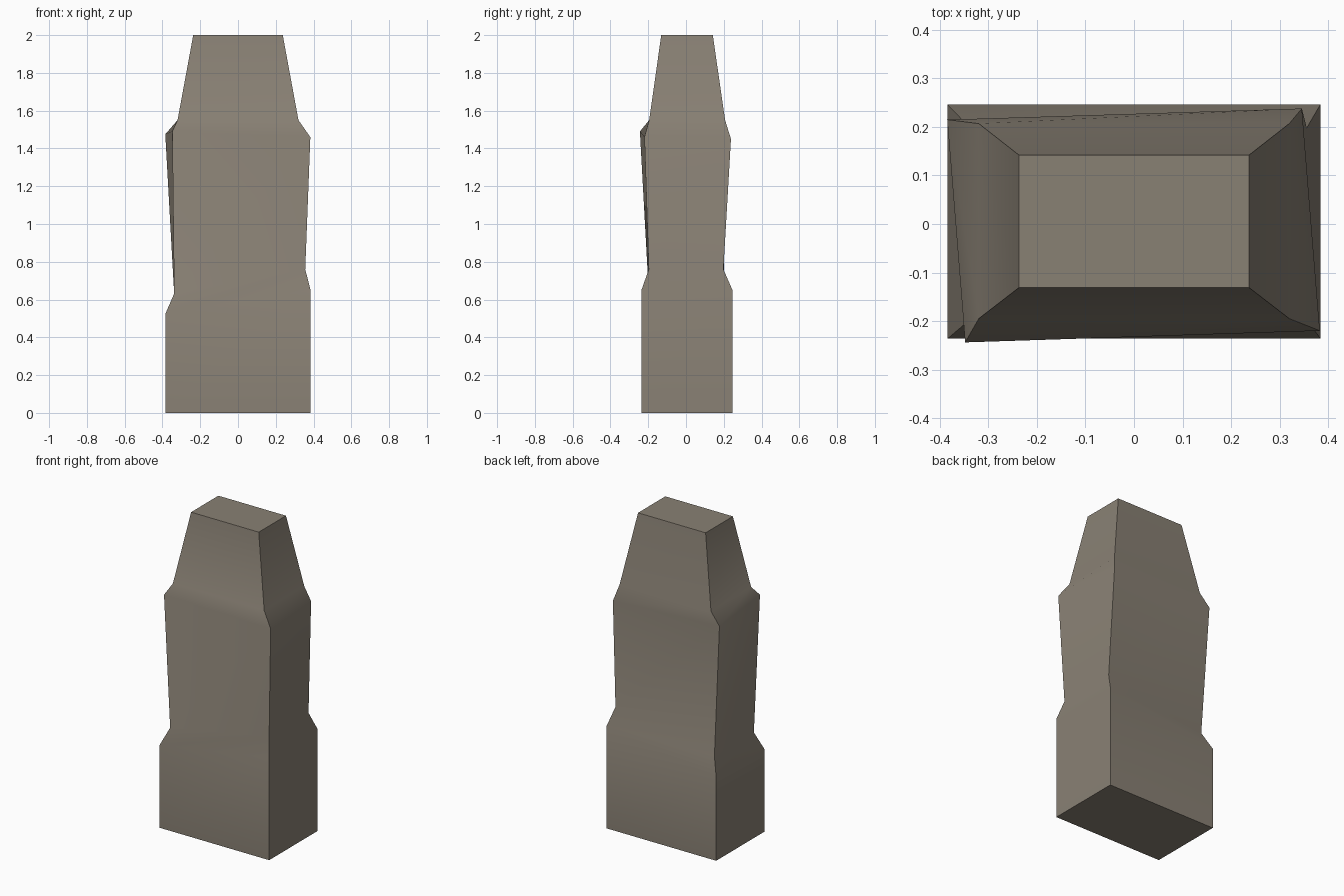
import bpy, bmesh, math

if "Cube" in bpy.data.objects:
    bpy.data.objects.remove(bpy.data.objects["Cube"])

# Rings from bottom to top: corners in order front-left, front-right, back-right, back-left
def box_ring(x0, x1, y0, y1, z_left, z_right):
    return [(x0, y0, z_left), (x1, y0, z_right), (x1, y1, z_right), (x0, y1, z_left)]

rings = [
    box_ring(-0.384, 0.384, -0.236, 0.246, 0.0, 0.0),        # base
    box_ring(-0.384, 0.384, -0.236, 0.246, 0.525, 0.65),     # slanted plinth top
    box_ring(-0.338, 0.356, -0.197, 0.198, 0.632, 0.76),     # waist
    [(-0.348, -0.244, 1.49), (0.383, -0.22, 1.46),           # twisted shoulder
     (0.346, 0.238, 1.45), (-0.385, 0.215, 1.475)],
    box_ring(-0.32, 0.32, -0.195, 0.207, 1.55, 1.55),        # neck
    box_ring(-0.237, 0.237, -0.131, 0.142, 2.0, 2.0),        # tapered top
]

bm = bmesh.new()
loops = [[bm.verts.new(p) for p in ring] for ring in rings]
for low, high in zip(loops, loops[1:]):
    for i in range(4):
        j = (i + 1) % 4
        bm.faces.new((low[i], low[j], high[j], high[i]))
bm.faces.new(list(reversed(loops[0])))
bm.faces.new(loops[-1])
bmesh.ops.recalc_face_normals(bm, faces=bm.faces[:])

mesh = bpy.data.meshes.new("stone_pillar")
bm.to_mesh(mesh)
bm.free()
pillar = bpy.data.objects.new("stone_pillar", mesh)
bpy.context.collection.objects.link(pillar)

# Stone colour
stone = bpy.data.materials.new("grey_brown_stone")
stone.diffuse_color = (0.25, 0.218, 0.175, 1)
stone.use_nodes = True
stone.node_tree.nodes["Principled BSDF"].inputs["Base Color"].default_value = stone.diffuse_color
mesh.materials.append(stone)

# Smooth along each side, sharp at the corners
bpy.context.view_layer.objects.active = pillar
pillar.select_set(True)
bpy.ops.object.shade_smooth_by_angle(angle=math.radians(50))
